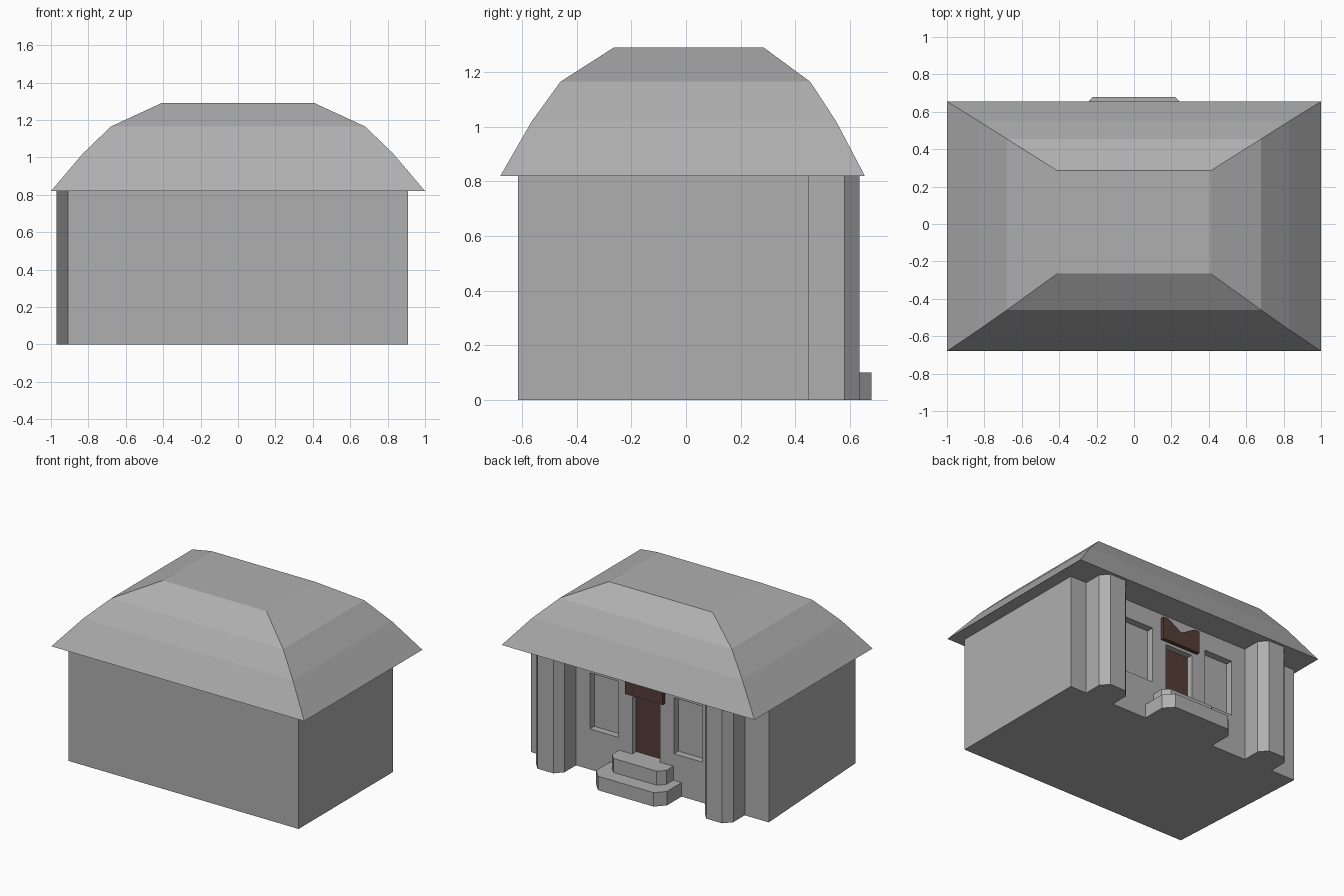
import bpy, bmesh

if "Cube" in bpy.data.objects:
    bpy.data.objects.remove(bpy.data.objects["Cube"])


def material(name, rgb):
    m = bpy.data.materials.new(name)
    m.diffuse_color = (*rgb, 1)
    m.use_nodes = True
    m.node_tree.nodes["Principled BSDF"].inputs["Base Color"].default_value = m.diffuse_color
    return m


stone = material("grey stone", (0.43, 0.43, 0.43))
wood = material("dark brown wood", (0.09, 0.048, 0.04))


def loft(name, rings, mat):
    """Closed solid through a list of rings with equal point counts."""
    bm = bmesh.new()
    loops = [[bm.verts.new(p) for p in ring] for ring in rings]
    n = len(loops[0])
    for a, b in zip(loops, loops[1:]):
        for i in range(n):
            j = (i + 1) % n
            bm.faces.new((a[i], a[j], b[j], b[i]))
    bm.faces.new(loops[0][::-1])
    bm.faces.new(loops[-1])
    bmesh.ops.recalc_face_normals(bm, faces=bm.faces)
    me = bpy.data.meshes.new(name)
    bm.to_mesh(me)
    bm.free()
    me.materials.append(mat)
    ob = bpy.data.objects.new(name, me)
    bpy.context.collection.objects.link(ob)
    return ob


def prism(name, outline, z0, z1, mat):
    return loft(name, [[(x, y, z) for x, y in outline] for z in (z0, z1)], mat)


def box(name, x0, x1, y0, y1, z0, z1, mat):
    return prism(name, [(x0, y0), (x1, y0), (x1, y1), (x0, y1)], z0, z1, mat)


def chamfered(name, x0, x1, y0, y1, cx, cy, z0, z1, mat):
    """Block whose two outer (+y) corners are cut off."""
    return prism(name, [(x0, y0), (x1, y0), (x1, y1 - cy), (x1 - cx, y1),
                        (x0 + cx, y1), (x0, y1 - cy)], z0, z1, mat)


WALL_Y = 0.45      # plane of the entrance wall
EAVE = 0.82

# Walls: slightly skewed footprint
walls = prism("walls", [(-0.91, -0.615), (0.91, -0.615),
                        (0.91, WALL_Y), (-0.97, WALL_Y)], 0, EAVE, stone)

# Recesses for the door and the two windows
for name, x0, x1, z0, z1 in (("door_cutter", -0.11, 0.11, 0.2, 0.61),
                             ("window_cutter_left", -0.445, -0.22, 0.29, 0.69),
                             ("window_cutter_right", 0.22, 0.445, 0.29, 0.69)):
    cutter = box(name, x0, x1, WALL_Y - 0.05, WALL_Y + 0.1, z0, z1, stone)
    cutter.hide_render = True
    cutter.hide_viewport = True
    mod = walls.modifiers.new(name, 'BOOLEAN')
    mod.operation = 'DIFFERENCE'
    mod.solver = 'EXACT'
    mod.object = cutter

# Door panel at the back of its recess
box("door", -0.11, 0.11, WALL_Y - 0.055, WALL_Y - 0.045, 0.2, 0.61, wood)

# Pillars either side of the entrance
for side, x0, x1 in (("left", -0.78, -0.555), ("right", 0.555, 0.78)):
    chamfered("pillar_" + side, x0, x1, WALL_Y - 0.02, 0.635,
              0.05, 0.055, 0, EAVE, stone)

# Entrance steps
chamfered("lower_step", -0.28, 0.28, WALL_Y - 0.02, 0.68, 0.06, 0.065, 0, 0.1, stone)
chamfered("upper_step", -0.215, 0.215, WALL_Y - 0.02, 0.575, 0.045, 0.045, 0.1, 0.2, stone)

# Notched board over the door
board = [(-0.15, 0.63), (0.15, 0.63), (0.15, 0.79), (0.11, 0.79),
         (0, 0.725), (-0.11, 0.79), (-0.15, 0.79)]
loft("door_board", [[(x, y, z) for x, z in board]
                    for y in (WALL_Y - 0.01, WALL_Y + 0.027)], wood)

# Domed hip roof: half width, front y, back y, height of each ring
levels = [(1.0, -0.68, 0.655, EAVE), (0.83, -0.565, 0.55, 1.02),
          (0.68, -0.46, 0.455, 1.165), (0.41, -0.265, 0.285, 1.29)]
loft("roof", [[(-w, f, z), (w, f, z), (w, b, z), (-w, b, z)]
              for w, f, b, z in levels], stone)
